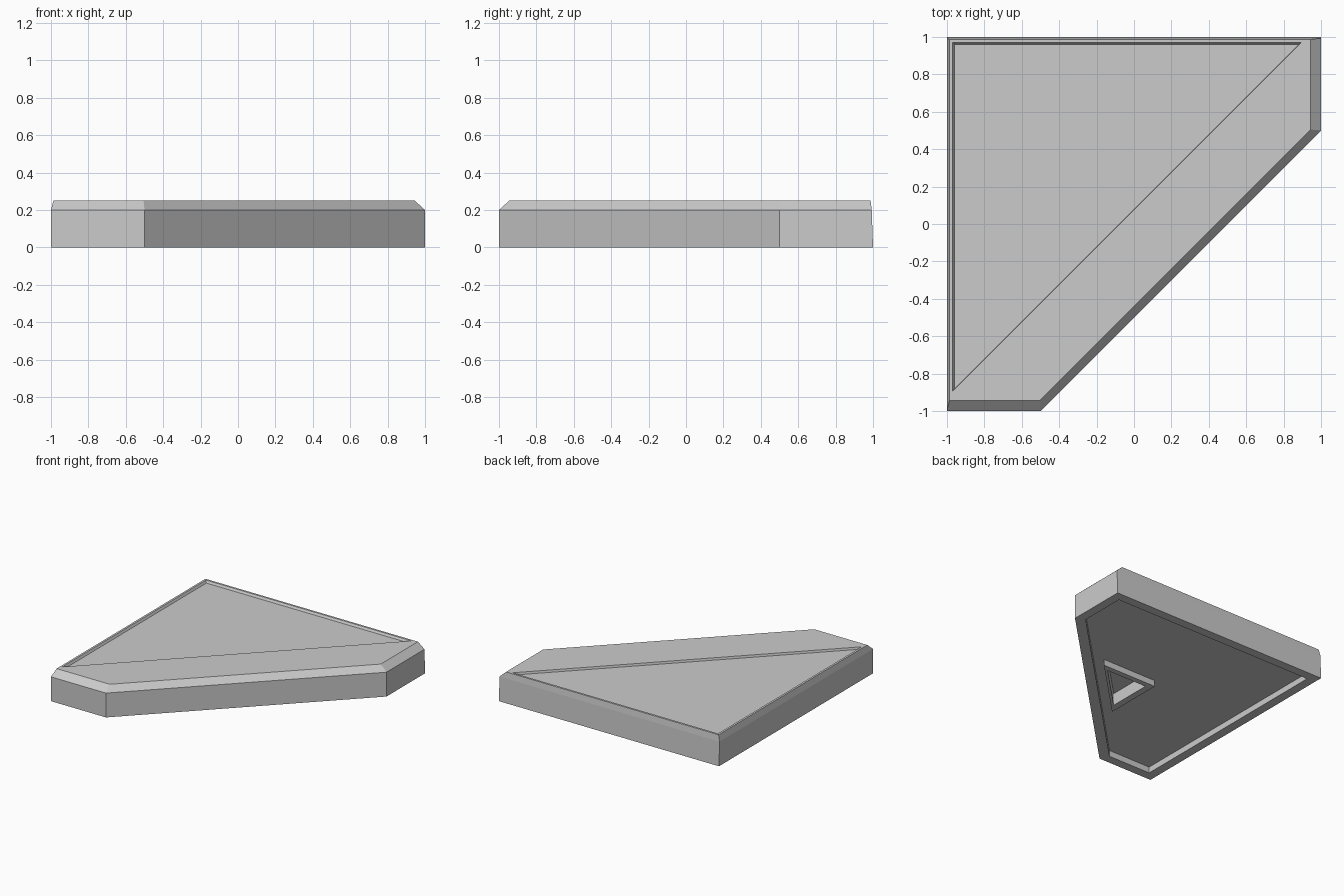
import bpy
import bmesh

cube = bpy.data.objects.get("Cube")
if cube:
    bpy.data.objects.remove(cube, do_unlink=True)

grey = bpy.data.materials.new("light grey plastic")
grey.use_nodes = True
COLOR = (0.6, 0.6, 0.6, 1)
grey.diffuse_color = COLOR
grey.node_tree.nodes["Principled BSDF"].inputs["Base Color"].default_value = COLOR


def loft(name, layers):
    """Closed solid through a stack of (height, outline) layers, bottom to top."""
    bm = bmesh.new()
    rings = [[bm.verts.new((x, y, z)) for x, y in pts] for z, pts in layers]
    n = len(rings[0])
    for low, high in zip(rings, rings[1:]):
        for i in range(n):
            j = (i + 1) % n
            bm.faces.new((low[i], low[j], high[j], high[i]))
    bm.faces.new(rings[0][::-1])
    bm.faces.new(rings[-1])
    bmesh.ops.recalc_face_normals(bm, faces=bm.faces)
    mesh = bpy.data.meshes.new(name)
    bm.to_mesh(mesh)
    bm.free()
    mesh.materials.append(grey)
    obj = bpy.data.objects.new(name, mesh)
    bpy.context.collection.objects.link(obj)
    return obj


def wedge(left, back, right, front, diag):
    """Square outline with its front +x corner cut along x - y = diag."""
    return [(left, back), (left, front), (front + diag, front),
            (right, right - diag), (right, back)]


def triangle(left, back, diag):
    """Right-angled outline with its long side along x - y = diag."""
    return [(left, back), (left, left - diag), (back + diag, back)]


def combine(target, operation, tool):
    """Apply one boolean step and discard the tool."""
    mod = target.modifiers.new(operation, "BOOLEAN")
    mod.operation, mod.object, mod.solver = operation, tool, "EXACT"
    bpy.context.view_layer.update()
    graph = bpy.context.evaluated_depsgraph_get()
    result = bpy.data.meshes.new_from_object(target.evaluated_get(graph))
    target.modifiers.clear()
    target.data = result
    bpy.data.objects.remove(tool, do_unlink=True)


# Main plate: upright sides, bevelled upper edge
plate = loft("wedge_plate", [
    (0, wedge(-1, 1, 1, -1, 0.5)),
    (0.2, wedge(-1, 0.993, 1, -1, 0.5)),
    (0.25, wedge(-0.987, 0.987, 0.945, -0.945, 0.44)),
])

# Shallow pocket under the plate, leaving a rim
pocket = wedge(-0.925, 0.925, 0.925, -0.925, 0.39)
combine(plate, "DIFFERENCE", loft("pocket", [(-0.1, pocket), (0.05, pocket)]))

# Triangular socket standing in the pocket
socket = triangle(-0.12, 0.1, 0.28)
combine(plate, "UNION", loft("socket", [(0, socket), (0.08, socket)]))
hole = triangle(-0.065, 0.055, 0.25)
combine(plate, "DIFFERENCE", loft("hole", [(-0.1, hole), (0.1, hole)]))

# Sunken triangular panel on the top
combine(plate, "DIFFERENCE", loft("panel", [
    (0.232, triangle(-0.96, 0.96, -0.08)),
    (0.25, triangle(-0.97, 0.97, -0.075)),
    (0.3, triangle(-0.97, 0.97, -0.075)),
]))
plate.data.name = "wedge_plate"
